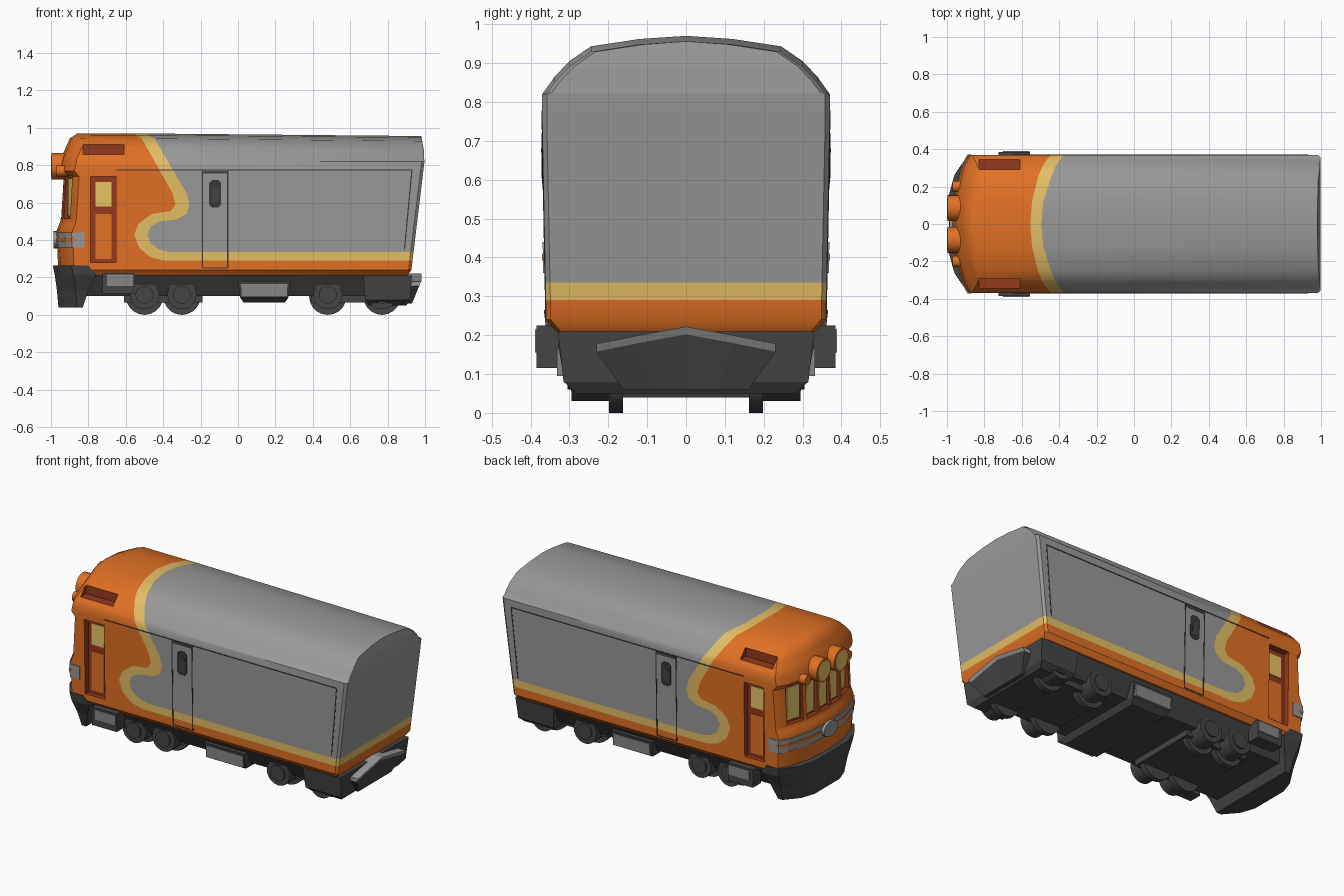
import bpy, bmesh, math

cube = bpy.data.objects.get("Cube")
if cube:
    bpy.data.objects.remove(cube, do_unlink=True)


def material(name, red, green, blue):
    mat = bpy.data.materials.new(name)
    mat.use_nodes = True
    color = (red, green, blue, 1)
    mat.diffuse_color = color
    mat.node_tree.nodes["Principled BSDF"].inputs["Base Color"].default_value = color
    return mat


ORANGE = material("orange paint", .76, .165, .018)
YELLOW = material("yellow paint", .78, .52, .13)
GREY = material("grey paint", .32, .32, .32)
RUST = material("dark orange recess", .3, .042, .012)
DARK = material("dark undercarriage", .06, .06, .06)
STEEL = material("worn steel", .24, .24, .24)
LINE = material("panel line", .04, .04, .04)
PANE = material("lit window", .8, .56, .13)


def smooth(obj, degrees=30):
    bpy.ops.object.select_all(action='DESELECT')
    obj.select_set(True)
    bpy.context.view_layer.objects.active = obj
    bpy.ops.object.shade_smooth_by_angle(angle=math.radians(degrees))


def loft(name, rings, mats, rule=None):
    """Skin a stack of closed rings; rule(row, column) picks the slot."""
    bm = bmesh.new()
    rows = [[bm.verts.new(p) for p in ring] for ring in rings]
    count = len(rows[0])
    for r in range(len(rows) - 1):
        for c in range(count):
            d = (c + 1) % count
            face = bm.faces.new((rows[r][c], rows[r][d], rows[r + 1][d], rows[r + 1][c]))
            face.material_index = rule(r, c) if rule else 0
    for ring in (rows[0], rows[-1]):
        bm.faces.new(ring)
    bmesh.ops.remove_doubles(bm, verts=bm.verts, dist=.0001)
    bmesh.ops.dissolve_degenerate(bm, edges=bm.edges, dist=.0001)
    bmesh.ops.recalc_face_normals(bm, faces=bm.faces)
    mesh = bpy.data.meshes.new(name)
    bm.to_mesh(mesh)
    bm.free()
    for mat in mats:
        mesh.materials.append(mat)
    obj = bpy.data.objects.new(name, mesh)
    bpy.context.collection.objects.link(obj)
    return obj


def box(name, location, size, mat, angle=0):
    bpy.ops.mesh.primitive_cube_add(size=1, location=location, rotation=(0, 0, angle))
    obj = bpy.context.object
    obj.name, obj.scale = name, size
    obj.data.materials.append(mat)
    return obj


def cylinder(name, location, radius, depth, mat, rotation):
    bpy.ops.mesh.primitive_cylinder_add(vertices=20, radius=radius, depth=depth,
                                        location=location, rotation=rotation)
    obj = bpy.context.object
    obj.name = name
    obj.data.materials.append(mat)
    smooth(obj)
    return obj


def interp(table, z):
    for (z0, v0), (z1, v1) in zip(table, table[1:]):
        if z <= z1:
            return v0 + (v1 - v0) * max(0, z - z0) / (z1 - z0)
    return table[-1][1]


# Outline of the body by height: half width, nose, tail and livery edges
WIDTH = [(.21, .335), (.24, .36), (.75, .37), (.82, .37), (.865, .338), (.905, .3), (.943, .245),
         (.962, .12), (.97, 0)]
NOSE = [(.21, -.96), (.45, -.97), (.5, -.95), (.74, -.935), (.77, -.96), (.84, -.945), (.943, -.9), (.97, -.86)]
TAIL = [(.21, .905), (.24, .927), (.82, .997), (.9, .993), (.97, .98)]
OUTER = [(.29, -.4), (.31, -.47), (.36, -.53), (.43, -.555), (.49, -.53), (.54, -.46), (.555, -.36),
         (.59, -.335), (.65, -.35), (.82, -.445), (.943, -.515), (.962, -.545), (.97, -.555)]
INNER = [(.335, -.36), (.35, -.42), (.38, -.465), (.43, -.485), (.475, -.465), (.5, -.42), (.51, -.33),
         (.54, -.275), (.59, -.26), (.65, -.275), (.82, -.375), (.943, -.445), (.962, -.485), (.97, -.495)]


def nose_points(z, offset=0):
    w, x = interp(WIDTH, z), interp(NOSE, z)
    steps = ((0, 0), (.012, .45), (.055, .86), (.085, 1))
    return [(x + dx - offset, k * w + k * offset) for dx, k in steps]


def body_ring(z):
    w, tail = interp(WIDTH, z), interp(TAIL, z)
    half = nose_points(z) + [(interp(OUTER, z), w), (interp(INNER, z), w),
                             (tail - .015, w), (tail, max(0, w - .012))]
    full = half + [(x, -y) for x, y in reversed(half[1:])]
    sag = .01 if z > .83 else 0
    return [(x, y, z - sag * max(0, x + .4)) for x, y in full]


# Body shell with its painted livery
levels = sorted({z for table in (WIDTH, NOSE, TAIL, OUTER, INNER) for z, v in table})


def livery(row, column):
    k, z = min(column, 14 - column), levels[row]
    if k < 4 or z < .289:
        return 0
    return 1 if k == 4 or z < .334 else 2


body = loft("body_shell", [body_ring(z) for z in levels], [ORANGE, YELLOW, GREY, RUST], livery)


def recess(location, size, angle=0):
    cutter = box("recess_cutter", location, size, ORANGE, angle)
    cutter.hide_render = True
    cutter.data.materials.clear()
    for mat in body.data.materials:
        cutter.data.materials.append(mat)
    for poly in cutter.data.polygons:
        poly.material_index = 3
    mod = body.modifiers.new("recess", 'BOOLEAN')
    mod.operation, mod.solver, mod.object = 'DIFFERENCE', 'EXACT', cutter
    bpy.context.view_layer.objects.active = body
    bpy.ops.object.modifier_apply(modifier=mod.name)
    bpy.data.objects.remove(cutter, do_unlink=True)


def windscreen(x, y, angle, width):
    nx, ny = -math.cos(angle), -math.sin(angle)
    recess((x + nx * .03, y + ny * .03, .63), (.1, width, .23), angle)
    box("windscreen_pane", (x - nx * .016, y - ny * .016, .63), (.008, width * .76, .2), PANE, angle)


windscreen(-.943, 0, 0, .098)
for s in (-1, 1):
    windscreen(-.935, s * .113, 0, .098)
    windscreen(-.909, s * .242, -s * .28, .12)
    # Cab door recess and roof vent
    recess((-.72, s * .38, .51), (.135, .1, .46))
    recess((-.72, s * .35, .884), (.22, .12, .054))
    box("cab_door_window", (-.72, s * .331, .645), (.085, .008, .13), PANE)
    box("cab_door_panel", (-.72, s * .331, .42), (.085, .008, .24), ORANGE)
    # Headlights and small marker lamps
    cylinder("headlight_housing", (-.945, s * .085, .795), .07, .104, ORANGE, (0, math.pi / 2, 0))
    cylinder("headlight_lens", (-.997, s * .085, .795), .058, .006, PANE, (0, math.pi / 2, 0))
    cylinder("marker_lamp", (-.94, s * .2, .77), .03, .06, ORANGE, (0, math.pi / 2, 0))
smooth(body, 37)


# Thin plates that follow the side walls
def plate(name, outline, mat, lift=.002):
    for s in (-1, 1):
        rings = [[(x, s * (interp(WIDTH, z) + y), z) for x, z in outline] for y in (-.005, lift)]
        loft(name, rings, [mat])


def groove(x0, z0, x1, z1, t=.003):
    if abs(x1 - x0) > abs(z1 - z0):
        plate("panel_line", [(x0, z0 - t), (x1, z1 - t), (x1, z1 + t), (x0, z0 + t)], LINE)
    else:
        plate("panel_line", [(x0 - t, z0), (x0 + t, z0), (x1 + t, z1), (x1 - t, z1)], LINE)


groove(-.65, .775, .93, .775)
groove(.93, .775, .89, .35)
for x in (-.19, -.055):
    groove(x, .25, x, .775)
groove(-.19, .25, -.055, .25)
plate("side_door_header", [(-.19, .755), (-.055, .755), (-.055, .77), (-.19, .77)], DARK)
plate("side_door_window", [(-.155, .59), (-.14, .575), (-.105, .575), (-.09, .59),
                           (-.09, .705), (-.105, .72), (-.14, .72), (-.155, .705)], LINE, .003)
plate("side_door_glass", [(-.14, .6), (-.105, .6), (-.105, .68), (-.14, .68)], DARK, .004)


# Bright trim wrapped around the nose and back along the cab sides
def nose_band(name, low, high, offset, tail, mat):
    rings = []
    for z in (low, high):
        side = interp(WIDTH, z)
        outer = nose_points(z, offset) + [(tail, side + offset)]
        inner = nose_points(z, -.01) + [(tail, side - .01)]
        half = outer[::-1] + [(x, -y) for x, y in outer[1:]]
        back = inner[::-1] + [(x, -y) for x, y in inner[1:]]
        rings.append([(x, y, z) for x, y in half + back[::-1]])
    loft(name, rings, [mat])


nose_band("nose_trim", .36, .44, .005, -.82, GREY)
nose_band("nose_trim_slot", .392, .41, .007, -.87, ORANGE)
badge = cylinder("blank_oval_badge", (-.975, 0, .402), .046, .024, GREY, (0, math.pi / 2, 0))
badge.scale.y = 1.5

# Undercarriage frame
loft("chassis", [[(x, y, z) for x, y in ((-.9, -w), (.9, -w), (.9, w), (-.9, w))]
                 for z, w in ((.1, .26), (.22, .33))], [DARK])


def plow_ring(z, front, width, back):
    half = [(back, width), (front + .1, width), (front + .03, width * .72), (front, width * .42)]
    return [(x, y, z) for x, y in half] + [(x, -y, z) for x, y in reversed(half)]


loft("front_plow", [plow_ring(.04, -.96, .29, -.83), plow_ring(.13, -.968, .32, -.8),
                    plow_ring(.215, -.98, .36, -.76), plow_ring(.265, -.99, .366, -.8)], [DARK])


# Hanging equipment boxes with a sloping lower face
def hanging_box(name, x0, x1, low, high, width, mat):
    rings = []
    for z, w, inset in ((low, width - .05, .03), (low + .03, width - .015, .01), (high, width, 0)):
        rings.append([(x0 + inset, -w, z), (x1 - inset, -w, z), (x1 - inset, w, z), (x0 + inset, w, z)])
    return loft(name, rings, [mat])


hanging_box("equipment_tank", 0, .28, .065, .18, .33, DARK)
hanging_box("rear_equipment", .67, .93, .05, .21, .33, DARK)
for s in (-1, 1):
    box("step_box", (-.64, s * .345, .17), (.17, .08, .11), DARK)
    box("step_face", (-.63, s * .386, .185), (.14, .006, .06), STEEL)
    box("tank_cover", (.14, s * .322, .13), (.25, .02, .07), STEEL)

# Wheels, hubs and axles
for x in (-.5, -.3, .48, .77):
    cylinder("axle", (x, 0, .1), .03, .5, DARK, (math.pi / 2, 0, 0))
    for s in (-1, 1):
        cylinder("wheel", (x, s * .18, .1), .1, .035, DARK, (math.pi / 2, 0, 0))
        cylinder("axle_box", (x, s * .245, .108), .078, .1, DARK, (math.pi / 2, 0, 0))
        cylinder("hub_cap", (x, s * .298, .108), .048, .014, DARK, (math.pi / 2, 0, 0))
for x in (-.4, .6):
    box("truck_frame", (x, 0, .1), (.42, .44, .07), DARK)

# Rear buffer shield, narrower below, with an arched bright top edge
shield, edge = [], []
for y, top in ((-.23, .178), (-.12, .2), (0, .222), (.12, .2), (.23, .178)):
    shield.append([(.88, y * .7, .06), (.93, y * .7, .06), (.97, y, top - .02), (.88, y, top - .02)])
    edge.append([(.88, y, top - .024), (.968, y, top - .024), (.98, y, top), (.88, y, top)])
loft("rear_shield", shield, [DARK])
loft("rear_shield_edge", edge, [GREY])
